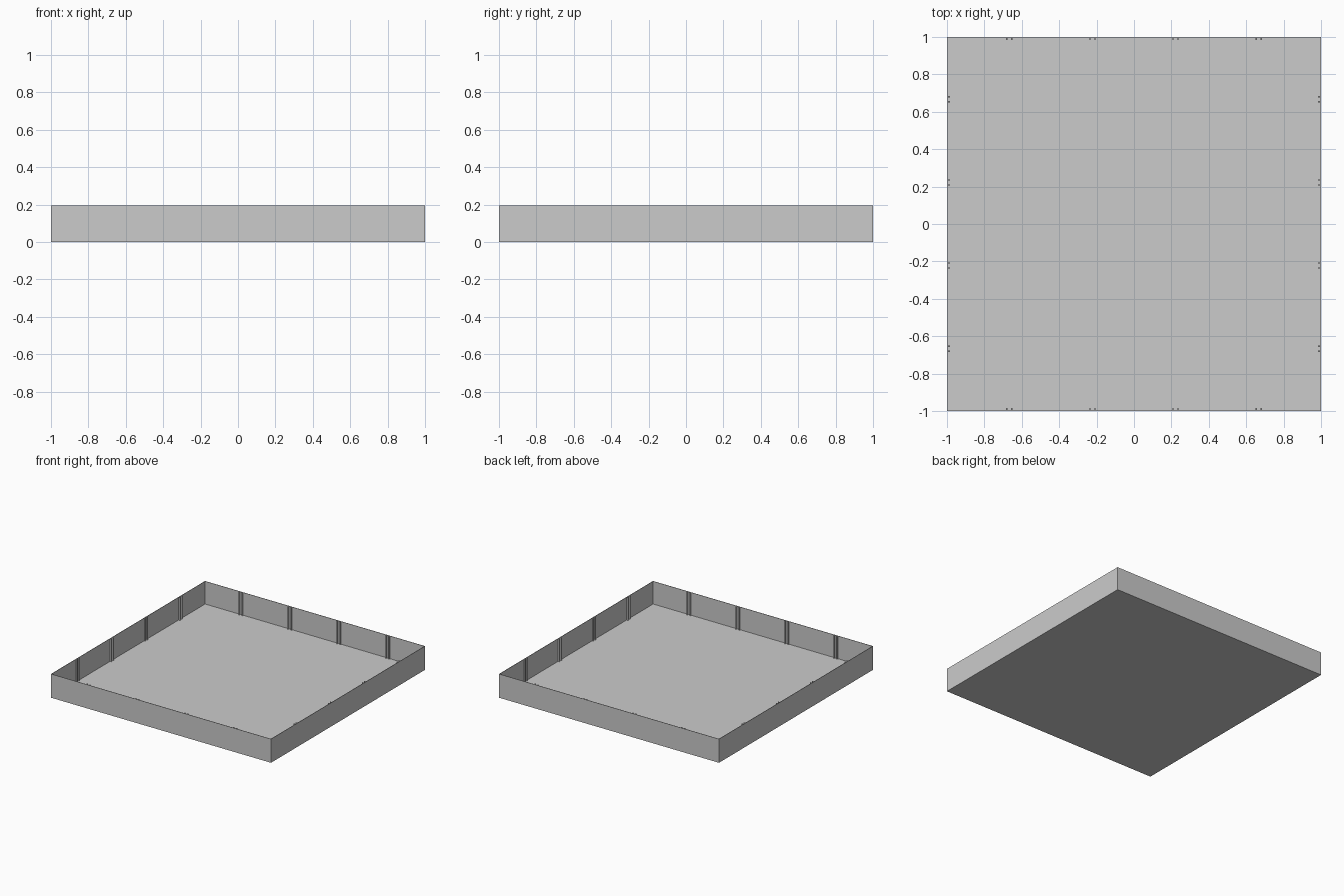
import bpy
import bmesh
from math import pi
from mathutils import Matrix

if "Cube" in bpy.data.objects:
    bpy.data.objects.remove(bpy.data.objects["Cube"])

HEIGHT = 0.195
FLOOR = 0.008
WALL = 0.005
RIB_DEPTH = 0.011
RIB_WIDTH = 0.007

grey = bpy.data.materials.new("plain grey")
grey.use_nodes = True
colour = (0.6, 0.6, 0.6, 1)
grey.diffuse_color = colour
grey.node_tree.nodes["Principled BSDF"].inputs["Base Color"].default_value = colour


def finish(name, bm):
    bmesh.ops.recalc_face_normals(bm, faces=bm.faces)
    mesh = bpy.data.meshes.new(name)
    bm.to_mesh(mesh)
    bm.free()
    mesh.materials.append(grey)
    obj = bpy.data.objects.new(name, mesh)
    bpy.context.collection.objects.link(obj)
    return obj


def add_box(bm, centre, size, turn=Matrix()):
    place = turn @ Matrix.Translation(centre) @ Matrix.Diagonal((*size, 1))
    bmesh.ops.create_cube(bm, size=1, matrix=place)


# Open square tray: inset the top face of a block and push it down to the floor
bm = bmesh.new()
add_box(bm, (0, 0, HEIGHT / 2), (2, 2, HEIGHT))
top = max(bm.faces, key=lambda f: f.calc_center_median().z)
bmesh.ops.inset_region(bm, faces=[top], thickness=WALL)
inner = bmesh.ops.extrude_discrete_faces(bm, faces=[top])["faces"][0]
bmesh.ops.translate(bm, verts=inner.verts, vec=(0, 0, FLOOR - HEIGHT))
finish("tray", bm)

# Pairs of slim upright ribs forming divider slots on each inner wall
for side, quarter in (("front", 0), ("left", 1), ("back", 2), ("right", 3)):
    bm = bmesh.new()
    turn = Matrix.Rotation(quarter * pi / 2, 4, "Z")
    for slot in (-1.5, -0.5, 0.5, 1.5):
        for offset in (-0.0133, 0.0133):
            x = slot * 0.4445 + offset
            y = -1 + WALL + RIB_DEPTH / 2
            add_box(bm, (x, y, (FLOOR + HEIGHT) / 2),
                    (RIB_WIDTH, RIB_DEPTH, HEIGHT - FLOOR), turn)
    finish(side + "_slot_ribs", bm)
